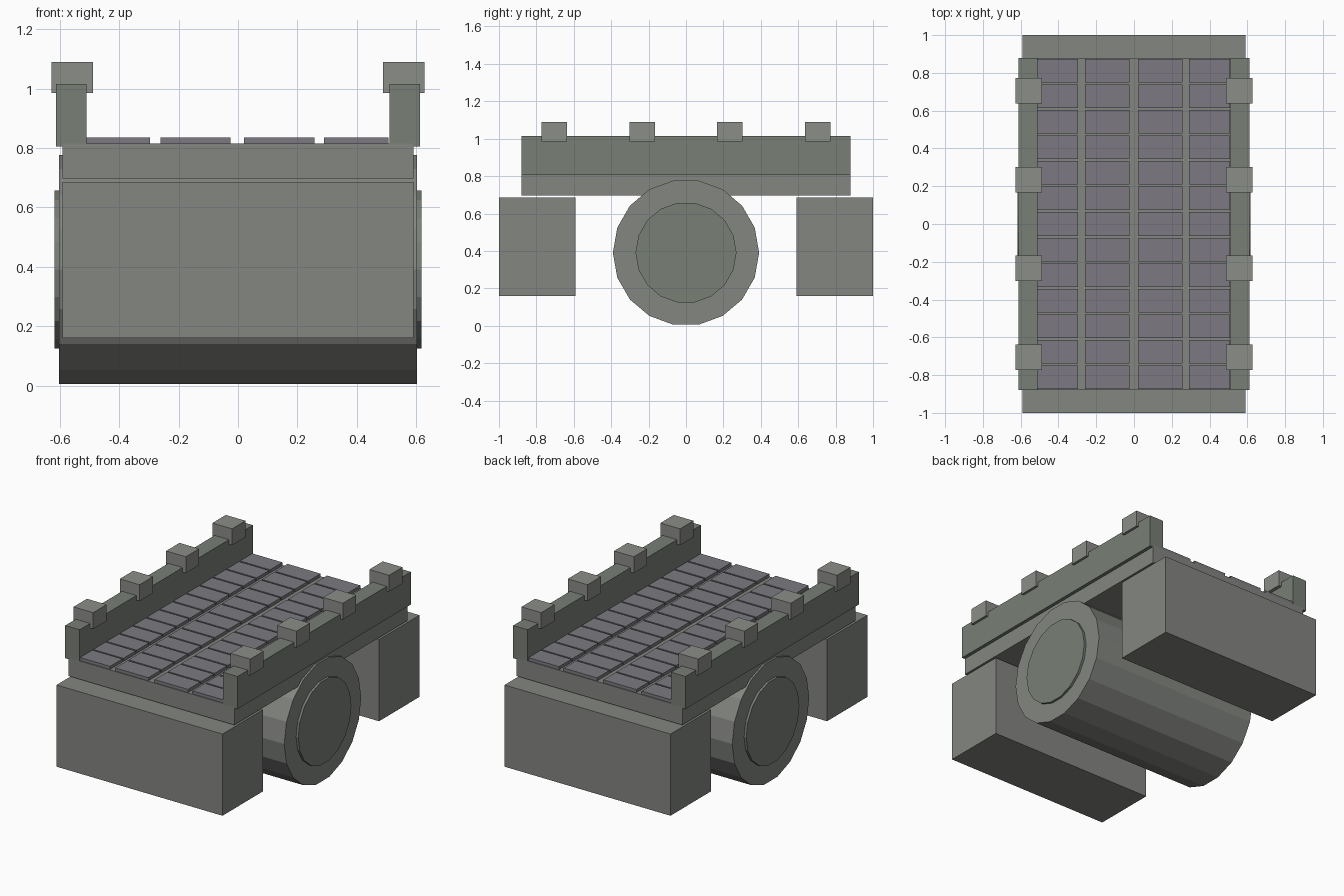
import bpy, bmesh
from math import pi
from mathutils import Matrix

if "Cube" in bpy.data.objects:
    bpy.data.objects.remove(bpy.data.objects["Cube"])


def material(name, rgb):
    m = bpy.data.materials.new(name)
    m.diffuse_color = (*rgb, 1)
    m.use_nodes = True
    m.node_tree.nodes["Principled BSDF"].inputs["Base Color"].default_value = m.diffuse_color
    return m


STONE = material("stone", (0.23, 0.24, 0.22))
DARK_STONE = material("parapet_stone", (0.19, 0.21, 0.18))
CAP_STONE = material("cap_stone", (0.26, 0.27, 0.25))
PAVING = material("paving", (0.20, 0.195, 0.22))


def finish(bm, name, mat):
    mesh = bpy.data.meshes.new(name)
    bm.to_mesh(mesh)
    bm.free()
    mesh.materials.append(mat)
    obj = bpy.data.objects.new(name, mesh)
    bpy.context.collection.objects.link(obj)
    return obj


def add_box(bm, x, y, z):
    center = [(a + b) / 2 for a, b in (x, y, z)]
    size = [abs(b - a) for a, b in (x, y, z)]
    bmesh.ops.create_cube(bm, size=1, matrix=Matrix.Translation(center) @ Matrix.Diagonal((*size, 1)))


def box(name, x, y, z, mat):
    bm = bmesh.new()
    add_box(bm, x, y, z)
    return finish(bm, name, mat)


def drum(name, radius, half_length, mat):
    # 18-sided cylinder lying along x with a corner at the top
    bm = bmesh.new()
    turn = Matrix.Translation((0, 0, 0.391)) @ Matrix.Rotation(pi / 2, 4, 'Y')
    bmesh.ops.create_cone(bm, cap_ends=True, segments=18, radius1=radius, radius2=radius,
                          depth=2 * half_length, matrix=turn)
    return finish(bm, name, mat)


# Deck slab
box("deck_slab", (-0.59, 0.59), (-0.88, 0.88), (0.697, 0.815), STONE)

# Abutments at both ends
for s, label in ((-1, "front"), (1, "back")):
    box(label + "_abutment", (-0.59, 0.59), (s * 0.59, s), (0.16, 0.685), STONE)

# Round culvert under the deck with a raised inner disc at each end
drum("culvert", 0.391, 0.602, STONE)
drum("culvert_core", 0.27, 0.617, DARK_STONE)

# Parapets and their cap stones
for s, label in ((-1, "left"), (1, "right")):
    box(label + "_parapet", (s * 0.51, s * 0.612), (-0.88, 0.88), (0.805, 1.015), DARK_STONE)
    bm = bmesh.new()
    for i in range(4):
        y = -0.705 + 0.47 * i
        add_box(bm, (s * 0.488, s * 0.628), (y - 0.068, y + 0.068), (0.985, 1.09))
    finish(bm, label + "_cap_stones", CAP_STONE)

# Paving slabs: four columns of thirteen rows
columns = ((-0.511, -0.297), (-0.26, -0.025), (0.02, 0.257), (0.29, 0.507))
pitch = 1.76 / 13
bm = bmesh.new()
for x in columns:
    for i in range(13):
        y = -0.88 + (i + 0.5) * pitch
        add_box(bm, x, (y - 0.0625, y + 0.0625), (0.81, 0.835))
finish(bm, "paving_slabs", PAVING)
